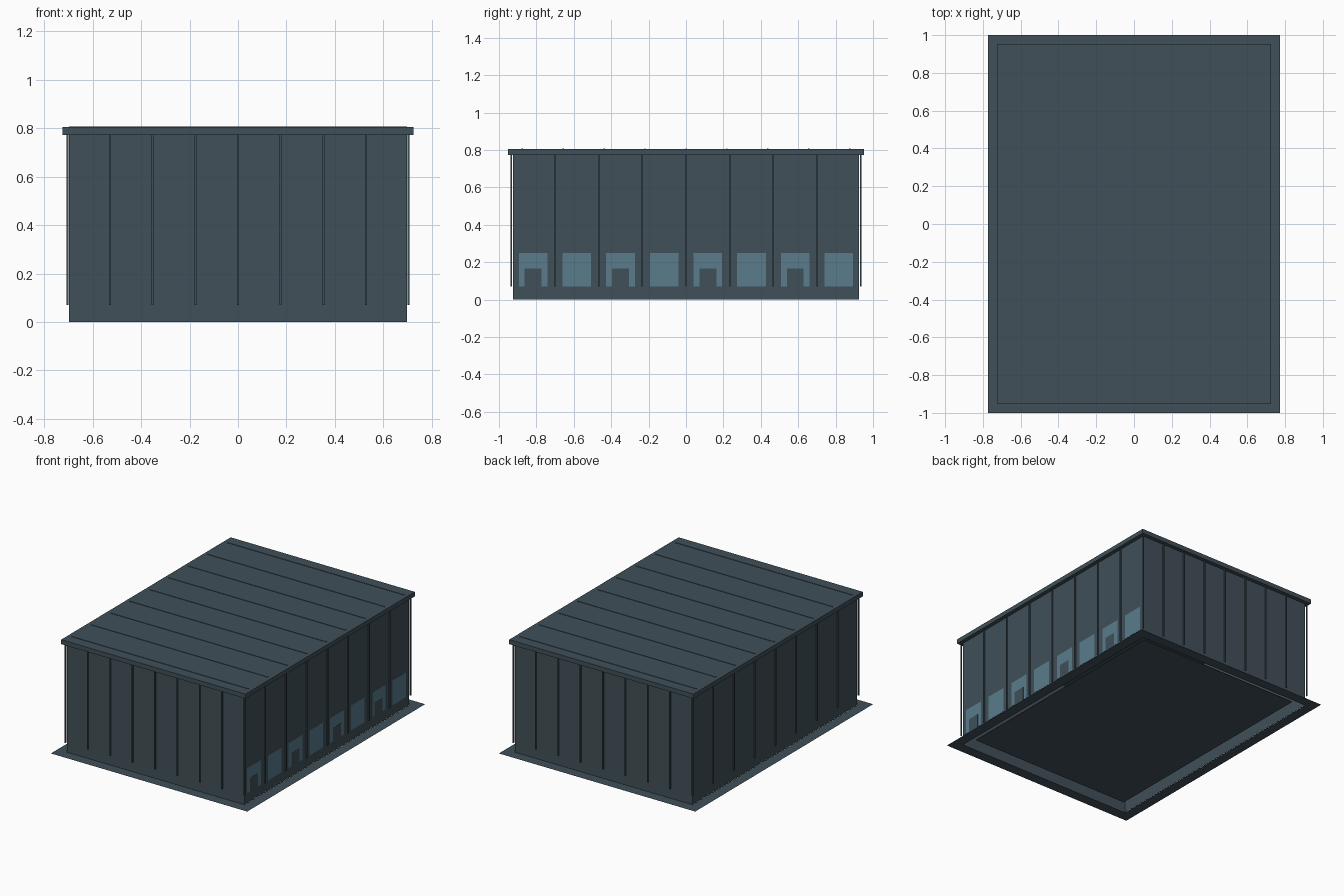
import bpy
import bmesh
from mathutils import Matrix

cube = bpy.data.objects.get("Cube")
if cube:
    bpy.data.objects.remove(cube, do_unlink=True)


def material(name, rgb):
    m = bpy.data.materials.new(name)
    m.use_nodes = True
    colour = (*rgb, 1)
    m.diffuse_color = colour
    bsdf = m.node_tree.nodes["Principled BSDF"]
    bsdf.inputs["Base Color"].default_value = colour
    bsdf.inputs["Roughness"].default_value = 0.8
    return m


SLATE = material("slate_grey", (0.052, 0.08, 0.098))
GLASS = material("window_blue", (0.1, 0.2, 0.26))


def finish(name, bm, mat):
    mesh = bpy.data.meshes.new(name)
    bm.to_mesh(mesh)
    bm.free()
    mesh.materials.append(mat)
    ob = bpy.data.objects.new(name, mesh)
    bpy.context.collection.objects.link(ob)


def add_box(bm, centre, size):
    m = Matrix.Translation(centre) @ Matrix.Diagonal((*size, 1))
    bmesh.ops.create_cube(bm, size=1, matrix=m)


def boxes(name, items, mat):
    bm = bmesh.new()
    for centre, size in items:
        add_box(bm, centre, size)
    finish(name, bm, mat)


WX, WY = 0.697, 0.925      # wall half sizes
CX, CY = 0.705, 0.934      # column lines
BAY_X, BAY_Y = CX / 4, CY / 4
EAVES, ROOF = 0.773, 0.805

# Walls: a shell open at the bottom
bm = bmesh.new()
add_box(bm, (0, 0, EAVES / 2), (2 * WX, 2 * WY, EAVES))
bm.normal_update()
bmesh.ops.delete(bm, geom=[f for f in bm.faces if f.normal.z < -0.5], context='FACES')
finish("walls", bm, SLATE)

# Floor slab inside, set in from the walls
INSET = 0.06
boxes("floor", [((0, 0, 0.032), (2 * (WX - INSET), 2 * (WY - INSET), 0.004))], SLATE)

# Flat paving frame around the walls
bm = bmesh.new()
bmesh.ops.create_grid(bm, x_segments=1, y_segments=1, size=1,
                      matrix=Matrix.Diagonal((0.773, 1, 1, 1)))
middle = bm.faces[:]
bmesh.ops.inset_region(bm, faces=middle, thickness=0.075, use_boundary=True,
                       use_even_offset=True)
bmesh.ops.delete(bm, geom=middle, context='FACES')
finish("paving", bm, SLATE)

# Roof slab and its cross ribs
boxes("roof", [((0, 0, (EAVES + ROOF) / 2), (1.45, 1.906, ROOF - EAVES))], SLATE)
boxes("roof_ribs", [((0, k * 0.2187, ROOF), (2 * WX, 0.007, 0.006))
                    for k in range(-4, 5)], SLATE)

# Slim columns along every wall, sharing the corners
spots = {(k * BAY_X, s * CY) for k in range(-4, 5) for s in (-1, 1)}
spots |= {(s * CX, k * BAY_Y) for k in range(-4, 5) for s in (-1, 1)}
boxes("columns", [((x, y, 0.423), (0.008, 0.008, 0.706))
                  for x, y in sorted(spots)], SLATE)

# Windows in each bay of the left wall, doors in every second bay
bays = [(k + 0.5) * BAY_Y for k in range(-4, 4)]
boxes("windows", [((WX, y, 0.16), (0.002, 0.153, 0.178)) for y in bays], GLASS)
boxes("doors", [((WX, y, 0.093), (0.004, 0.09, 0.146)) for y in bays[::2]], SLATE)
